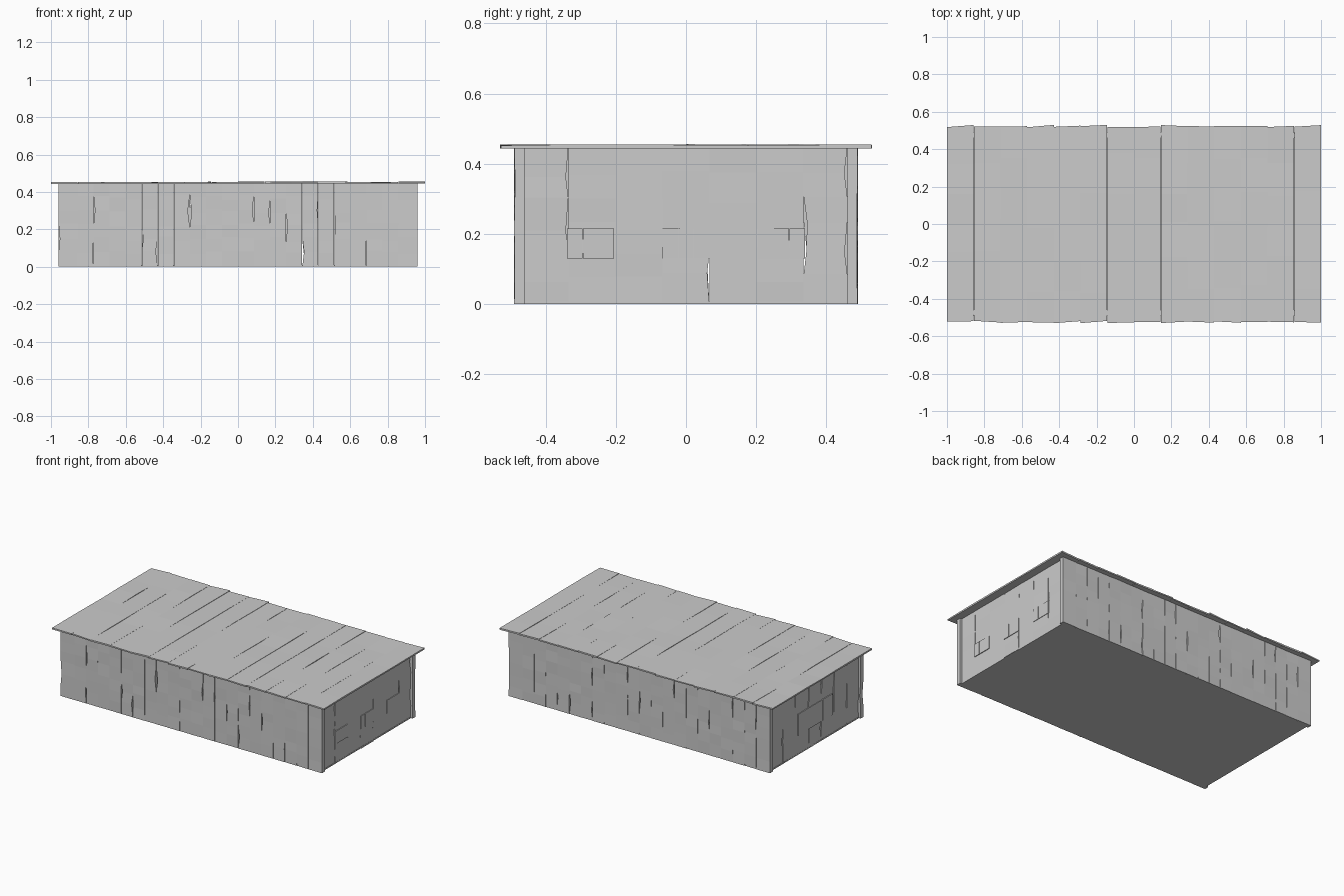
import bpy
import bmesh
import random
from mathutils import Matrix, Vector

random.seed(7)
if "Cube" in bpy.data.objects:
    bpy.data.objects.remove(bpy.data.objects["Cube"], do_unlink=True)

# One weathered grey for the whole building
grey = bpy.data.materials.new("weathered_grey")
grey.use_nodes = True
COLOUR = (0.6, 0.6, 0.6, 1)
grey.diffuse_color = COLOUR
grey.node_tree.nodes["Principled BSDF"].inputs["Base Color"].default_value = COLOUR

LENGTH, WIDTH, HEIGHT = 1.92, 0.98, 0.445
LONG_THICK, END_THICK = 0.03, 0.02
END_X = 0.947


def finish(name, bm):
    bmesh.ops.recalc_face_normals(bm, faces=bm.faces)
    mesh = bpy.data.meshes.new(name)
    bm.to_mesh(mesh)
    bm.free()
    mesh.materials.append(grey)
    obj = bpy.data.objects.new(name, mesh)
    bpy.context.collection.objects.link(obj)
    return obj


def box(bm, low, high):
    low, high = Vector(low), Vector(high)
    move = Matrix.Translation((low + high) / 2)
    bmesh.ops.create_cube(bm, size=1, matrix=move @ Matrix.Diagonal((*(high - low), 1)))


def board(bm, u0, u1, v0, v1, thick, place, segments=6, chip=0.15, warp=0.003, end=0.0):
    """Rough plank: u across, v along, outer face at w = 0; place maps it to the model."""
    rings = []
    for i in range(segments + 1):
        inner = 0 < i < segments
        v = v0 + (v1 - v0) * i / segments
        if inner:
            v += random.uniform(-0.2, 0.2) * (v1 - v0) / segments
        ends = (0, 0)
        if end and not inner:
            inward = 1 if i == 0 else -1
            ends = [inward * random.uniform(0, end) for _ in range(2)]
        # Occasional chips along each edge
        cut = [random.uniform(0.005, 0.011) if inner and random.random() < chip else 0.0004
               for _ in range(2)]
        lift = [-random.uniform(0, warp) for _ in range(2)]
        corners = ((u0 + cut[0], v + ends[0], lift[0]), (u1 - cut[1], v + ends[1], lift[1]),
                   (u1 - cut[1], v + ends[1], -thick), (u0 + cut[0], v + ends[0], -thick))
        rings.append([bm.verts.new(place(*c)) for c in corners])
    for a, b in zip(rings, rings[1:]):
        for k in range(4):
            n = (k + 1) % 4
            bm.faces.new((a[k], a[n], b[n], b[k]))
    bm.faces.new(rings[0])
    bm.faces.new(rings[-1])


# Long walls: narrow upright planks with wider corner planks
step = 0.0858
edges = [-LENGTH / 2] + [step * k for k in range(-10, 11)] + [LENGTH / 2]
for name, side in (("front_wall", -1), ("back_wall", 1)):
    bm = bmesh.new()
    for u0, u1 in zip(edges, edges[1:]):
        board(bm, u0, u1, 0, HEIGHT, LONG_THICK,
              lambda u, v, w: (u, side * (WIDTH / 2 + w), v), chip=0.06)
    finish(name, bm)

# End walls: broader planks set between the long walls
inside = WIDTH / 2 - LONG_THICK
edges = [-inside] + [0.134 * (k - 2.5) for k in range(6)] + [inside]
for name, side in (("left_wall", 1), ("right_wall", -1)):
    bm = bmesh.new()
    for u0, u1 in zip(edges, edges[1:]):
        board(bm, u0, u1, 0, HEIGHT, END_THICK,
              lambda u, v, w: (side * (END_X + w), u, v), chip=0.15)
    finish(name, bm)

# Floor
bm = bmesh.new()
box(bm, (-END_X, -0.48, 0), (END_X, 0.48, 0.008))
finish("floor", bm)

# Roof: planks laid front to back with uneven eaves
bm = bmesh.new()
count = 14
for i in range(count):
    u0, u1 = (-1 + 2 * k / count for k in (i, i + 1))
    top = 0.455 + random.uniform(-0.001, 0.001)
    board(bm, u0, u1, -0.53, 0.53, 0.011,
          lambda u, v, w: (u, v, top + w), chip=0, warp=0.004, end=0.013)
roof = finish("roof", bm)


def slatted_window(name, side, centre, slats, width, low, high):
    """Row of thin upright slats lying on an end wall."""
    bm = bmesh.new()
    pitch = width / slats
    for k in range(slats):
        y = centre - width / 2 + k * pitch
        xs = sorted((side * (END_X - 0.005), side * (END_X + 0.003)))
        box(bm, (xs[0], y + 0.0005, low), (xs[1], y + pitch - 0.0005, high))
    finish(name, bm)


# Three small windows on the left end, one wide window on the right end
for label, centre in (("front", -0.272), ("middle", 0.0), ("back", 0.272)):
    slatted_window("left_window_" + label, 1, centre, 3, 0.135, 0.13, 0.215)
slatted_window("right_window", -1, 0, 7, 0.36, 0.13, 0.27)

# Low sill at the foot of the left end
bm = bmesh.new()
box(bm, (END_X - 0.01, -0.067, 0), (END_X + 0.004, 0.065, 0.005))
finish("left_sill", bm)
